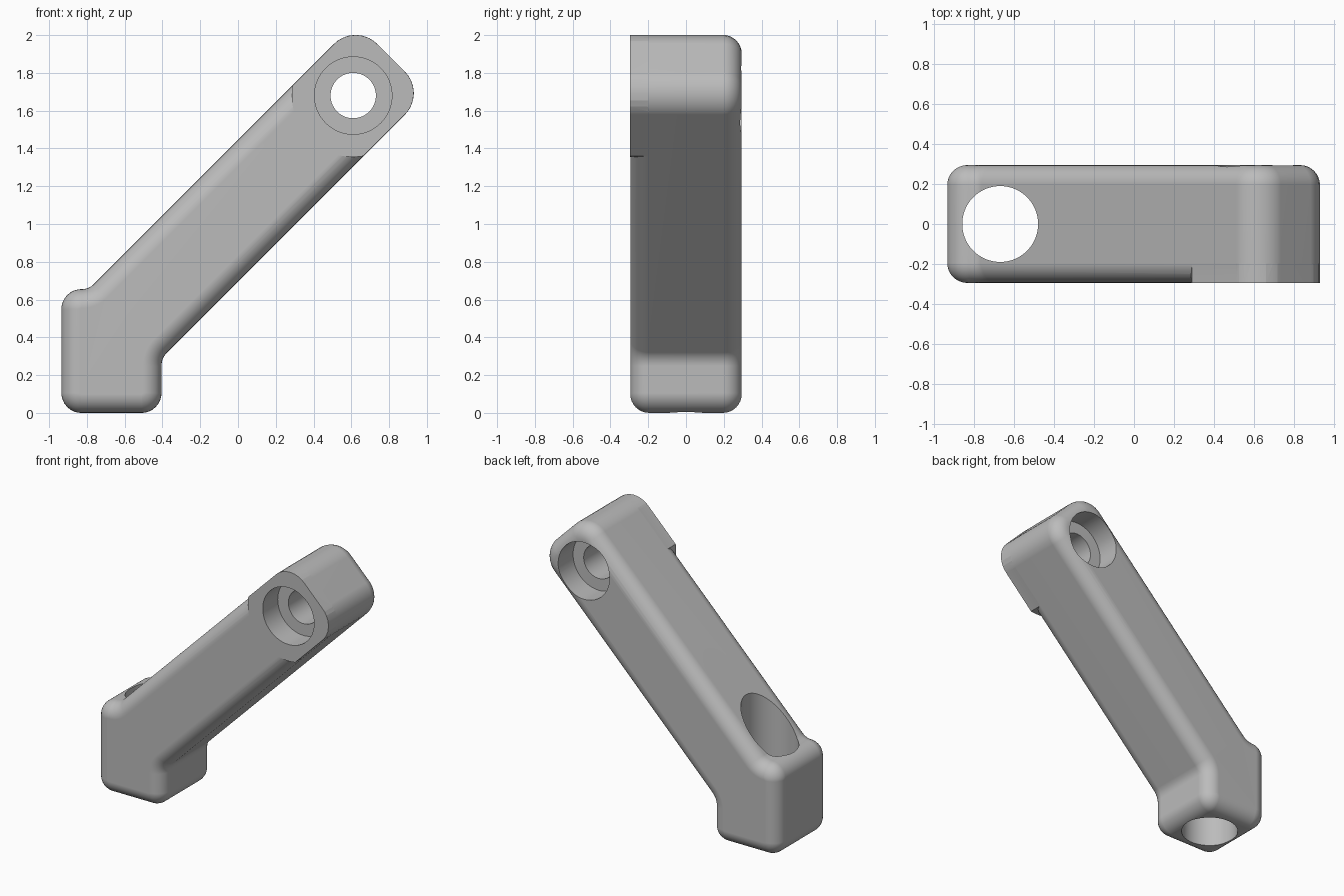
import bpy, bmesh, math
from mathutils import Vector

cube = bpy.data.objects.get("Cube")
if cube:
    bpy.data.objects.remove(cube, do_unlink=True)

HALF = 0.295                 # half thickness along y
EDGE = 0.1                   # rounding of the front and back rims
EYE = (0.61, 1.68)           # pivot hole centre in x, z

grey = bpy.data.materials.new("plain grey")
grey.use_nodes = True
grey.diffuse_color = (0.5, 0.5, 0.5, 1)
grey.node_tree.nodes["Principled BSDF"].inputs["Base Color"].default_value = (0.5, 0.5, 0.5, 1)

# Side profile of foot and slanted arm: x, z, corner radius, convex (1) or hollow (-1)
CORNERS = [
    (-0.935, 0, 0.105, 1), (-0.405, 0, 0.105, 1), (-0.405, 0.29, 0.1, -1),
    (0.9975, 1.6925, 0.16, 1), (0.6225, 2.0675, 0.16, 1),
    (-0.79, 0.655, 0.09, -1), (-0.935, 0.655, 0.105, 1),
]


def outline(inset, steps=8):
    """Rounded profile, moved inward by inset."""
    pts = [Vector(c[:2]) for c in CORNERS]
    result = []
    for i, (x, z, radius, sign) in enumerate(CORNERS):
        before = (pts[i] - pts[i - 1]).normalized()
        after = (pts[(i + 1) % len(pts)] - pts[i]).normalized()
        n1, n2 = Vector((before.y, -before.x)), Vector((after.y, -after.x))
        centre = pts[i] - (n1 + n2) * (sign * radius / (1 + n1.dot(n2)))
        for k in range(steps + 1):
            n = n1.lerp(n2, k / steps).normalized()
            result.append(centre + n * (sign * radius - inset))
    return result


def loft(name, sections):
    """Solid through profile sections given as (inset, y)."""
    bm = bmesh.new()
    rings = [[bm.verts.new((p.x, y, p.y)) for p in outline(d)] for d, y in sections]
    count = len(rings[0])
    for a, b in zip(rings, rings[1:]):
        for i in range(count):
            j = (i + 1) % count
            bm.faces.new((a[i], a[j], b[j], b[i]))
    bm.faces.new(rings[0])
    bm.faces.new(rings[-1])
    bmesh.ops.recalc_face_normals(bm, faces=bm.faces)
    mesh = bpy.data.meshes.new(name)
    bm.to_mesh(mesh)
    bm.free()
    mesh.materials.append(grey)
    obj = bpy.data.objects.new(name, mesh)
    bpy.context.collection.objects.link(obj)
    return obj


def cylinder(name, radius, depth, location, along_y=True):
    bpy.ops.mesh.primitive_cylinder_add(
        vertices=72, radius=radius, depth=depth, location=location,
        rotation=(math.pi / 2 if along_y else 0, 0, 0))
    obj = bpy.context.object
    obj.name = name
    obj.data.materials.append(grey)
    return obj


def combine(target, tool, operation):
    """Apply a boolean and remove the tool."""
    tool.hide_render = True
    bpy.context.view_layer.objects.active = target
    mod = target.modifiers.new("cut", 'BOOLEAN')
    mod.operation, mod.object, mod.solver = operation, tool, 'EXACT'
    bpy.ops.object.modifier_apply(modifier=mod.name)
    bpy.data.objects.remove(tool, do_unlink=True)


# Arm with rounded rims on both sides
quarter = [math.pi / 2 * k / 8 for k in range(9)]
front = [(EDGE * (1 - math.sin(a)), -HALF + EDGE * (1 - math.cos(a))) for a in quarter]
back = [(d, -y) for d, y in reversed(front)]
arm = loft("bracket_arm", front + back)

# Square-edged round pad that fills the front rim around the pivot
pad = loft("front_pad", [(0.0008, -HALF - 0.0008), (0.0008, -0.15)])
combine(pad, cylinder("pad_limit", 0.325, 2, (EYE[0], 0, EYE[1])), 'INTERSECT')
combine(arm, pad, 'UNION')

# Pivot hole with a counterbore on each side
combine(arm, cylinder("pivot_drill", 0.12, 2, (EYE[0], 0, EYE[1])), 'DIFFERENCE')
for side in (-1, 1):
    bore = cylinder("counterbore", 0.205, 0.34, (EYE[0], side * HALF, EYE[1]))
    combine(arm, bore, 'DIFFERENCE')

# Vertical socket through the foot
combine(arm, cylinder("foot_drill", 0.19, 4, (-0.67, 0, 0.5), False), 'DIFFERENCE')

# Smooth curves with crisp hole edges
bpy.ops.object.select_all(action='DESELECT')
arm.select_set(True)
bpy.context.view_layer.objects.active = arm
bpy.ops.object.shade_smooth_by_angle(angle=math.radians(30))
weighted = arm.modifiers.new("even_shading", 'WEIGHTED_NORMAL')
weighted.keep_sharp = True
